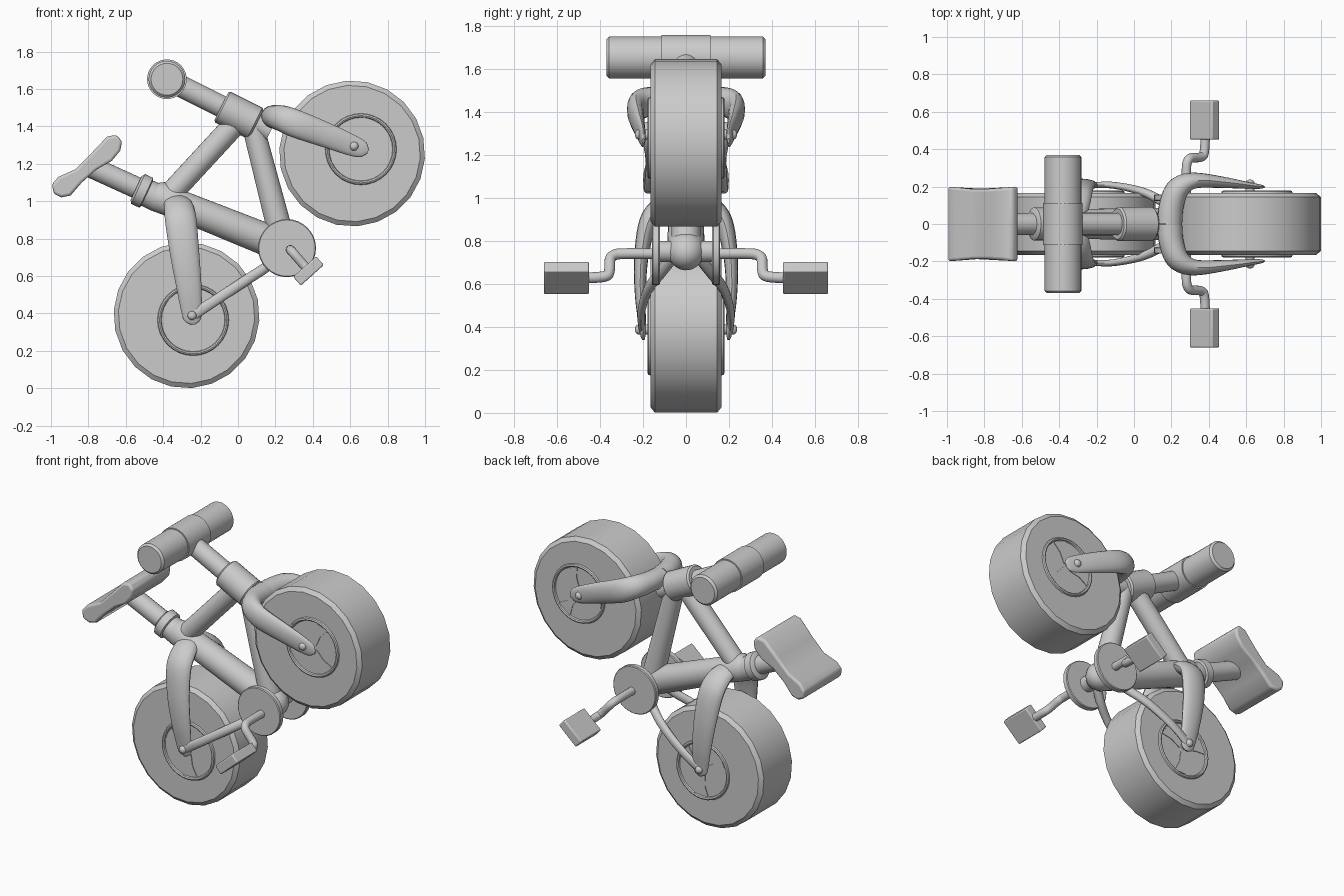
import bpy, bmesh, math
from mathutils import Vector, Matrix

if "Cube" in bpy.data.objects:
    bpy.data.objects.remove(bpy.data.objects["Cube"], do_unlink=True)

grey = bpy.data.materials.new("plain grey")
grey.use_nodes = True
grey.diffuse_color = (0.6, 0.6, 0.6, 1)
grey.node_tree.nodes["Principled BSDF"].inputs["Base Color"].default_value = (0.6, 0.6, 0.6, 1)


def finish(name, bm, mirror=False, bevel=0, angle=35):
    """Turn a bmesh into a shaded object, optionally mirrored across y."""
    bmesh.ops.recalc_face_normals(bm, faces=bm.faces)
    mesh = bpy.data.meshes.new(name)
    bm.to_mesh(mesh)
    bm.free()
    mesh.materials.append(grey)
    for face in mesh.polygons:
        face.use_smooth = True
    mesh.set_sharp_from_angle(angle=math.radians(angle))
    obj = bpy.data.objects.new(name, mesh)
    bpy.context.collection.objects.link(obj)
    if bevel:
        mod = obj.modifiers.new("Bevel", "BEVEL")
        mod.width, mod.segments = bevel, 3
        mod.limit_method, mod.angle_limit = "ANGLE", math.radians(50)
    if mirror:
        mod = obj.modifiers.new("Mirror", "MIRROR")
        mod.use_axis = (False, True, False)
        mod.use_clip = False
    return obj


def skin(bm, rings):
    """Bridge rings of points and cap both ends."""
    rows = [[bm.verts.new(p) for p in ring] for ring in rings]
    n = len(rows[0])
    for a, b in zip(rows, rows[1:]):
        for i in range(n):
            j = (i + 1) % n
            bm.faces.new((a[i], a[j], b[j], b[i]))
    bm.faces.new(rows[0])
    bm.faces.new(rows[-1][::-1])


def lathe(name, start, axis, profile, sides=28, mirror=False, angle=35):
    """Revolve (distance, radius) pairs about an axis."""
    start, axis = Vector(start), Vector(axis).normalized()
    u = axis.orthogonal().normalized()
    v = axis.cross(u)
    turn = [2 * math.pi * i / sides for i in range(sides)]
    bm = bmesh.new()
    skin(bm, [[start + axis * d + (u * math.cos(t) + v * math.sin(t)) * r for t in turn]
              for d, r in profile])
    return finish(name, bm, mirror, angle=angle)


def tube(name, a, b, r0, r1=None, mirror=False):
    a, b = Vector(a), Vector(b)
    return lathe(name, a, b - a, [(0, r0), ((b - a).length, r1 or r0)], mirror=mirror)


def sweep(name, stations, normal, sides=16, steps=5):
    """Loft ellipses along a smooth path; a station is point, half width, half height."""
    s = [Vector((*p, w, h)) for p, w, h in stations]
    s = [s[0] * 2 - s[1]] + s + [s[-1] * 2 - s[-2]]
    path = []
    for a, b, c, d in zip(s, s[1:], s[2:], s[3:]):
        for k in range(steps):
            t = k / steps
            path.append((b * 2 + (c - a) * t + (a * 2 - b * 5 + c * 4 - d) * t ** 2
                         + (b * 3 - a - c * 3 + d) * t ** 3) / 2)
    path.append(s[-2])
    pts = [Vector(p[:3]) for p in path]
    rings = []
    for i, p in enumerate(path):
        tangent = (pts[min(i + 1, len(pts) - 1)] - pts[max(i - 1, 0)]).normalized()
        side = tangent.cross(Vector(normal)).normalized()
        up = side.cross(tangent)
        turn = [2 * math.pi * j / sides for j in range(sides)]
        rings.append([pts[i] + side * math.cos(t) * p[3] + up * math.sin(t) * p[4] for t in turn])
    bm = bmesh.new()
    skin(bm, rings)
    return finish(name, bm, mirror=True)


def wheel(name, centre, hub, bolt, spin):
    # tyre with chamfered shoulders
    x, z = centre
    lathe(name + "_tyre", (x, 0, z), (0, 1, 0),
          [(-0.165, 0.18), (-0.165, 0.365), (-0.145, 0.39),
           (0.145, 0.39), (0.165, 0.365), (0.165, 0.18)], sides=22, angle=30)
    # rim ring on each side
    hx, hz = hub
    bm = bmesh.new()
    grid = []
    for i in range(32):
        t = 2 * math.pi * i / 32
        grid.append([bm.verts.new((hx + math.cos(t) * (0.18 + 0.011 * math.cos(f)),
                                   0.165 + 0.014 * math.sin(f),
                                   hz + math.sin(t) * (0.18 + 0.011 * math.cos(f))))
                     for f in [2 * math.pi * j / 8 for j in range(8)]])
    for i in range(32):
        a, b = grid[i], grid[(i + 1) % 32]
        for j in range(8):
            k = (j + 1) % 8
            bm.faces.new((a[j], a[k], b[k], b[j]))
    finish(name + "_rim", bm, mirror=True)
    # three flared spokes
    bm = bmesh.new()
    for i in range(3):
        mid = spin + i * 2 * math.pi / 3
        outline = [(r, mid + s) for r, s in
                   [(0.03, -0.6), (0.1, -0.22), (0.172, -0.3), (0.172, 0.3), (0.1, 0.22), (0.03, 0.6)]]
        rings = [[(hx + r * math.cos(t), y, hz + r * math.sin(t)) for r, t in outline]
                 for y in (0.16, 0.169)]
        skin(bm, rings)
    finish(name + "_spokes", bm, mirror=True, angle=20)
    # axle with domed bolt heads
    lathe(name + "_bolt", (bolt[0], 0.1, bolt[1]), (0, 1, 0),
          [(0, 0.024), (0.122, 0.024), (0.132, 0.018), (0.137, 0.008)], sides=16, mirror=True)


wheel("rear_wheel", (-0.275, 0.39), (-0.24, 0.365), (-0.246, 0.388), 0.6)
wheel("front_wheel", (0.61, 1.255), (0.657, 1.278), (0.62, 1.294), 1.2)

# Frame
beam_start, bracket = Vector((-0.45, 0, 1.035)), Vector((0.262, 0, 0.75))
length = (bracket - beam_start).length
lathe("main_beam", beam_start, bracket - beam_start,
      [(0, 0.068), (0.03, 0.084), (0.15, 0.08), (length, 0.088), (length + 0.045, 0.076),
       (length + 0.075, 0.046), (length + 0.088, 0.015)])
tube("top_tube", (-0.36, 0, 1.04), (0.0, 0, 1.43), 0.062)
tube("down_tube", (0.075, 0, 1.42), (0.235, 0, 0.8), 0.058, 0.068)
tube("bracket_axle", (0.262, -0.14, 0.75), (0.262, 0.14, 0.75), 0.05)

# Seat post and collars
down = Vector((0.41, 0, -0.19)).normalized()
tube("seat_post", (-0.78, 0, 1.18), (-0.45, 0, 1.03), 0.058)
lathe("seat_collar", (-0.545, 0, 1.07), down,
      [(0, 0.07), (0.012, 0.088), (0.06, 0.088), (0.065, 0.074), (0.13, 0.076)])

# Saddle, a waisted outline extruded across
outline = [(-0.995, 1.09), (-0.985, 1.04), (-0.945, 1.02), (-0.895, 1.03), (-0.835, 1.10),
           (-0.755, 1.17), (-0.675, 1.215), (-0.63, 1.27), (-0.62, 1.32), (-0.65, 1.355),
           (-0.70, 1.345), (-0.79, 1.25), (-0.87, 1.17), (-0.96, 1.13)]
bm = bmesh.new()
skin(bm, [[(x, y * (0.94 + 0.06 * min(1, (abs(x + 0.81) / 0.17) ** 2)), z) for x, z in outline]
          for y in (-0.2, 0, 0.2)])
finish("seat", bm, bevel=0.015, angle=50)

# Steering column and handlebar
lean = Vector((0.89, 0, -0.445)).normalized()
bar = Vector((-0.38, 0, 1.652))
tube("stem", bar, bar + lean * 0.62, 0.059)
lathe("head_tube", bar + lean * 0.325, lean,
      [(0, 0.082), (0.01, 0.092), (0.2, 0.092), (0.21, 0.082)])
lathe("grips", bar - Vector((0, 0.37, 0)), (0, 1, 0),
      [(0, 0.085), (0.013, 0.098), (0.727, 0.098), (0.74, 0.085)], sides=32)
tube("bar_clamp", bar - Vector((0, 0.113, 0)), bar + Vector((0, 0.113, 0)), 0.106)

# Fork: a flattened arch tapering to the axle
sweep("fork", [((0.19, 0, 1.45), 0.068, 0.062), ((0.2, 0.1, 1.45), 0.066, 0.064),
               ((0.235, 0.19, 1.443), 0.06, 0.07), ((0.32, 0.232, 1.41), 0.043, 0.074),
               ((0.48, 0.222, 1.35), 0.03, 0.066), ((0.61, 0.206, 1.298), 0.018, 0.056),
               ((0.67, 0.2, 1.275), 0.012, 0.042), ((0.695, 0.198, 1.265), 0.006, 0.012)],
      (0.35, 0, 0.94))

# Rear stays
sweep("seat_stay", [((-0.33, 0.03, 1.0), 0.04, 0.07), ((-0.315, 0.11, 0.965), 0.045, 0.08),
                    ((-0.305, 0.175, 0.89), 0.042, 0.084), ((-0.285, 0.208, 0.72), 0.033, 0.078),
                    ((-0.262, 0.212, 0.54), 0.025, 0.067), ((-0.247, 0.202, 0.4), 0.016, 0.053),
                    ((-0.242, 0.2, 0.36), 0.012, 0.04), ((-0.24, 0.198, 0.34), 0.006, 0.012)],
      (1, 0, 0))
sweep("chain_stay", [((-0.25, 0.205, 0.385), 0.015, 0.03), ((-0.12, 0.208, 0.47), 0.018, 0.028),
                     ((0.04, 0.175, 0.575), 0.022, 0.028), ((0.16, 0.115, 0.655), 0.026, 0.028),
                     ((0.25, 0.05, 0.74), 0.028, 0.028)],
      (-0.55, 0, 0.83))

# Cranks
lathe("crank_disc", (0.262, 0.122, 0.749), (0, 1, 0),
      [(0, 0.15), (0.005, 0.155), (0.032, 0.155), (0.037, 0.15)], sides=32, mirror=True)
sweep("crank_arm", [((0.28, 0.13, 0.74), 0.025, 0.025), ((0.28, 0.29, 0.74), 0.025, 0.025),
                    ((0.287, 0.335, 0.733), 0.025, 0.025), ((0.305, 0.353, 0.712), 0.025, 0.025),
                    ((0.355, 0.357, 0.655), 0.025, 0.025), ((0.375, 0.38, 0.634), 0.025, 0.025),
                    ((0.382, 0.48, 0.626), 0.025, 0.025)],
      (0.7, 0, 0.7))

# Pedals
bm = bmesh.new()
place = (Matrix.Translation((0.377, 0.556, 0.627)) @ Matrix.Rotation(math.radians(-42), 4, "Y")
         @ Matrix.Diagonal((0.165, 0.21, 0.062, 1)))
bmesh.ops.create_cube(bm, size=1, matrix=place)
finish("pedal", bm, mirror=True, bevel=0.008)
